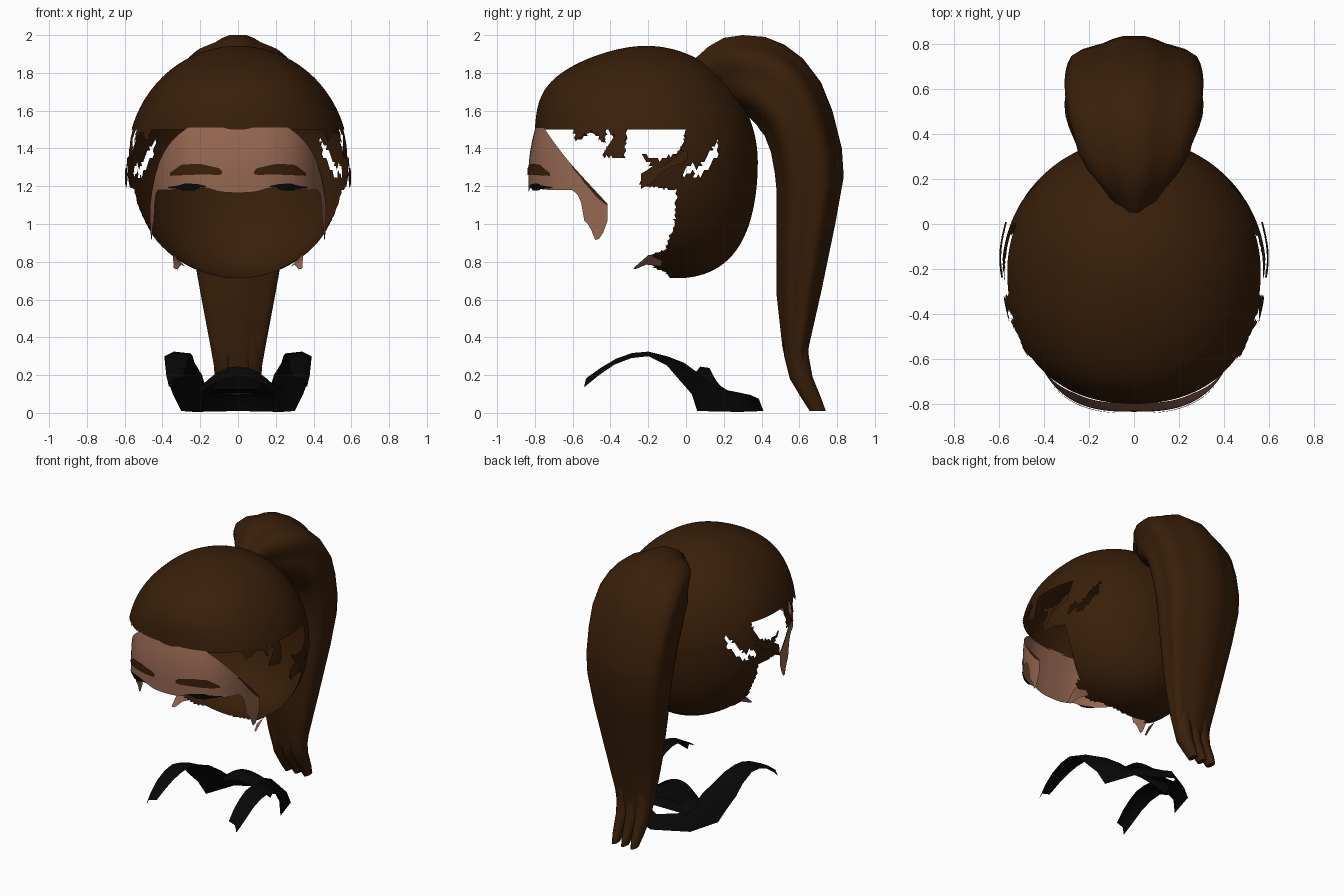
import bpy, bmesh, math, random
from mathutils import Vector

if "Cube" in bpy.data.objects:
    bpy.data.objects.remove(bpy.data.objects["Cube"])

random.seed(4)


def material(name, rgb):
    m = bpy.data.materials.new(name)
    m.diffuse_color = (*rgb, 1)
    m.use_nodes = True
    m.node_tree.nodes["Principled BSDF"].inputs["Base Color"].default_value = m.diffuse_color
    return m


BROWN = material("brown hair", (0.041, 0.0135, 0.0028))
SKIN = material("skin", (0.3, 0.135, 0.083))
BLACK = material("black cloth", (0.0022, 0.0022, 0.0022))


def finish(bm, name, mats, angle=50, normals=True):
    if normals:
        bmesh.ops.recalc_face_normals(bm, faces=bm.faces)
    me = bpy.data.meshes.new(name)
    bm.to_mesh(me)
    bm.free()
    for m in mats:
        me.materials.append(m)
    me.shade_smooth()
    me.set_sharp_from_angle(angle=math.radians(angle))
    ob = bpy.data.objects.new(name, me)
    bpy.context.collection.objects.link(ob)
    return ob


def loft(bm, rows, closed=False, cap=False):
    """Join rows of points with quads; returns faces by row."""
    vs = [[bm.verts.new(p) for p in r] for r in rows]
    n = len(rows[0])
    out = []
    for a, b in zip(vs, vs[1:]):
        out.append([bm.faces.new((a[i], a[(i + 1) % n], b[(i + 1) % n], b[i]))
                    for i in range(n if closed else n - 1)])
    if cap:
        bm.faces.new(vs[0])
        bm.faces.new(vs[-1])
    return out


def interp(table, x):
    if x <= table[0][0]:
        return table[0][1]
    for (x0, y0), (x1, y1) in zip(table, table[1:]):
        if x <= x1:
            return y0 + (y1 - y0) * (x - x0) / (x1 - x0)
    return table[-1][1]


def inside(poly, y, z):
    hit = False
    for (y0, z0), (y1, z1) in zip(poly, poly[1:] + poly[:1]):
        if (z0 > z) != (z1 > z) and y < y0 + (z - z0) * (y1 - y0) / (z1 - z0):
            hit = not hit
    return hit


# Hair shell: a shaped sphere, with ragged openings at the temples and below
BACK = [(0.0, 1.51), (-0.01, 1.43), (-0.05, 1.37), (-0.14, 1.34), (-0.23, 1.37), (-0.17, 1.28),
        (-0.25, 1.21), (-0.05, 1.18), (-0.06, 1.0), (-0.11, 0.86), (-0.19, 0.83),
        (-0.17, 0.77), (-0.1, 0.74), (0.0, 0.6), (0.6, 0.6), (0.6, 1.51)]
TAB = [(-0.44, 1.36), (-0.38, 1.46), (-0.42, 1.51), (-0.31, 1.51), (-0.33, 1.35)]
FRONT = [(-0.6, 1.51), (-0.58, 1.44), (-0.5, 1.49), (-0.43, 1.43), (-0.42, 1.51)]
HOLES = [[(-0.02, 1.25), (0.05, 1.28), (0.04, 1.32), (0.0, 1.31)],
         [(0.03, 1.25), (0.1, 1.34), (0.17, 1.45), (0.17, 1.37), (0.08, 1.25)]]

bm = bmesh.new()
bmesh.ops.create_icosphere(bm, subdivisions=6, radius=1)
for v in bm.verts:
    x, y, t = v.co
    shift, full = 0, 1
    if y < 0:
        full += 0.04 * (2 * x * y / max(1e-6, x * x + y * y)) ** 2
    if t > 0 and y < 0:
        shift = 0.1 * 9.48 * t ** 3 * (1 - t) * y
    elif t < 0:
        shift = 0.16 * t * t
    v.co = (0.587 * x * full, -0.21 + (0.6 if y < 0 else 0.59) * y * full + shift,
            1.328 + 0.615 * t)
bmesh.ops.bisect_plane(bm, geom=bm.verts[:] + bm.edges[:] + bm.faces[:],
                       plane_co=(0, 0, 1.5), plane_no=(0, 0, 1))
drop = []
for f in bm.faces:
    c = f.calc_center_median()
    keep = c.z > 1.5 or any(inside(p, c.y, c.z) for p in (BACK, TAB, FRONT))
    if not keep or any(inside(h, c.y, c.z) for h in HOLES):
        drop.append(f)
bmesh.ops.delete(bm, geom=drop, context='FACES')
finish(bm, "hair_shell", [BROWN], normals=False)

# Loose hair scraps beside the ears, and skin scraps low on the neck
bm = bmesh.new()
neck = bmesh.new()
for s in (-1, 1):
    rows = []
    for i in range(9):
        y = 0.01 - 0.031 * i
        mid = 1.37 - 0.018 * i
        h = 0.012 + 0.035 * random.random()
        x = 0.565 + 0.026 * math.sin(i / 8 * 2.4)
        rows.append([(s * x, y, mid + h), (s * (x + 0.008), y, mid - h)])
    loft(bm, rows)
    loft(neck, [[(s * 0.34, -0.28, 0.765), (s * 0.32, -0.27, 0.76)],
                [(s * 0.345, -0.2, 0.835), (s * 0.3, -0.21, 0.785)],
                [(s * 0.34, -0.13, 0.84), (s * 0.28, -0.13, 0.775)]])
finish(bm, "ear_hair_scrap", [BROWN])
finish(neck, "neck_scrap", [SKIN])

# Face: curved patch with slanted temples and a ragged lower edge
RX, E = 0.47, 0.72


def face_y(sx, z, off=0.0):
    """Depth of the face for a sideways position."""
    s = min(1, (abs(sx) / RX)) ** (1 / E)
    c = math.sqrt(max(0, 1 - s * s)) ** E
    return -0.25 - 0.585 * c + 0.035 * (max(0, z - 1.25) / 0.25) ** 2 - off


LOW = [(-0.835, 1.165), (-0.825, 1.19), (-0.72, 1.18), (-0.6, 1.18), (-0.56, 1.14),
       (-0.54, 1.02), (-0.51, 0.99), (-0.475, 0.9), (-0.44, 0.95), (-0.4, 1.06)]
bm = bmesh.new()
cols = []
N, M = 80, 10
for i in range(N + 1):
    a = math.radians(-80 + 160 * i / N)
    x = math.copysign(RX * abs(math.sin(a)) ** E, a)
    y = face_y(x, 1.25)
    top = min(1.51, 1.5 - (y + 0.78) * 1.08)
    low = min(interp(LOW, y), top - 0.02)
    zs = [low + (top - low) * j / M for j in range(M + 1)]
    cols.append([(x, face_y(x, z), z) for z in zs])
for strip in loft(bm, cols):
    if strip[-1].calc_center_median().y > -0.6:
        strip[-1].material_index = 1
finish(bm, "face", [SKIN, BROWN])


# Eyebrows and eyes: thin plates laid on the face
def plates(name, mat, upper, lower):
    bm = bmesh.new()
    x0, x1 = upper[0][0], upper[-1][0]
    for s in (-1, 1):
        rows = []
        for i in range(17):
            x = x0 + (x1 - x0) * i / 16
            zs = (interp(lower, x), interp(upper, x))
            rows.append([(s * x, face_y(x, z, 0.007), z) for z in zs])
        loft(bm, rows)
    finish(bm, name, [mat])


plates("eyebrows", BROWN,
       [(0.085, 1.28), (0.1, 1.295), (0.2, 1.318), (0.3, 1.315), (0.36, 1.27)],
       [(0.085, 1.265), (0.1, 1.26), (0.2, 1.262), (0.3, 1.258), (0.36, 1.255)])
plates("eyes", BLACK,
       [(0.17, 1.202), (0.22, 1.212), (0.28, 1.215), (0.31, 1.205), (0.37, 1.196)],
       [(0.17, 1.196), (0.205, 1.192), (0.23, 1.178), (0.29, 1.176), (0.31, 1.185),
        (0.37, 1.19)])


# Ponytail: rings spanned between an outer and an inner side profile
def tail(bm, sections, sides=36, lobe=0.06):
    rows = []
    for x, oy, oz, iy, iz, w in sections:
        o, i = Vector((x, oy, oz)), Vector((x, iy, iz))
        mid, half = (o + i) / 2, (o - i) / 2
        ring = []
        for k in range(sides):
            th = 2 * math.pi * k / sides
            r = 1 - lobe + lobe * math.cos(6 * th)
            c = min(r * math.cos(th), 0.92) / 0.92 if lobe else math.cos(th)
            ring.append(mid + half * max(c, -1) +
                        Vector((w * (r + lobe) * math.sin(th), 0, 0)))
        rows.append(ring)
    loft(bm, rows, closed=True, cap=True)


bm = bmesh.new()
tail(bm, [(0, 0.03, 1.86, 0.22, 1.64, 0.08), (0, 0.12, 1.94, 0.28, 1.6, 0.15),
          (0, 0.2, 1.985, 0.31, 1.58, 0.21), (0, 0.3, 2.0, 0.34, 1.56, 0.255),
          (0, 0.42, 1.99, 0.37, 1.53, 0.28), (0, 0.52, 1.95, 0.39, 1.5, 0.3),
          (0, 0.62, 1.875, 0.415, 1.47, 0.315), (0, 0.715, 1.75, 0.45, 1.38, 0.32),
          (0, 0.775, 1.6, 0.47, 1.27, 0.315), (0, 0.825, 1.4, 0.48, 1.17, 0.305),
          (0, 0.835, 1.25, 0.48, 1.06, 0.29), (0, 0.79, 1.0, 0.48, 0.9, 0.26),
          (0, 0.72, 0.66, 0.48, 0.62, 0.205), (0, 0.65, 0.35, 0.51, 0.35, 0.15),
          (0, 0.645, 0.24, 0.535, 0.24, 0.13)])
finish(bm, "ponytail", [BROWN])

# Three pointed strands at the end of the ponytail
bm = bmesh.new()
for x in (-0.075, 0, 0.075):
    tail(bm, [(x * 0.9, 0.645, 0.4, 0.515, 0.4, 0.06), (x, 0.65, 0.3, 0.52, 0.3, 0.06),
              (x, 0.67, 0.19, 0.55, 0.18, 0.05), (x, 0.715, 0.08, 0.61, 0.08, 0.036),
              (x, 0.74, 0.01, 0.655, 0.01, 0.018)], sides=10, lobe=0)
finish(bm, "ponytail_tips", [BROWN])

# Shoulder straps joined behind the neck: outer and inner edge of one half
OUTER = [(0.365, -0.54, 0.135), (0.38, -0.46, 0.2), (0.385, -0.38, 0.255), (0.388, -0.29, 0.29),
         (0.39, -0.2, 0.3), (0.385, -0.1, 0.25), (0.375, -0.04, 0.18), (0.345, 0.03, 0.1),
         (0.3, 0.06, 0.01), (0.23, 0.28, 0.005), (0, 0.41, 0.01)]
INNER = [(0.29, -0.52, 0.19), (0.275, -0.44, 0.245), (0.265, -0.36, 0.285), (0.255, -0.28, 0.31),
         (0.25, -0.2, 0.315), (0.24, -0.1, 0.3), (0.23, -0.01, 0.265), (0.19, 0.08, 0.2),
         (0.17, 0.16, 0.13), (0.13, 0.27, 0.11), (0, 0.34, 0.095)]
bm = bmesh.new()
half = [[o, [(p + q) / 2 + d for p, q, d in zip(o, i, (0.02, 0, 0.017))], i]
        for o, i in zip(OUTER[:-1], INNER)]
half.append([OUTER[-1], (0, 0.385, 0.075), INNER[-1]])
other = [[(-p[0], p[1], p[2]) for p in r] for r in half[-2::-1]]
loft(bm, half + other)
finish(bm, "shoulder_straps", [BLACK])

# Raised collar fold between the straps, sloping down to the back
bm = bmesh.new()
rows = []
for i in range(17):
    u = -1 + i / 8
    x = 0.2 * u
    zc = 0.245 - 0.11 * u * u
    back = 0.05 * u * u
    rows.append([(x, 0.035 + back, zc * 0.78), (x, 0.075 + back, zc),
                 (x, 0.125 + back, zc * 0.97), (x, 0.16 + back, 0.125),
                 (x * 0.9, 0.25, 0.105)])
loft(bm, rows)
finish(bm, "collar_fold", [BLACK])
